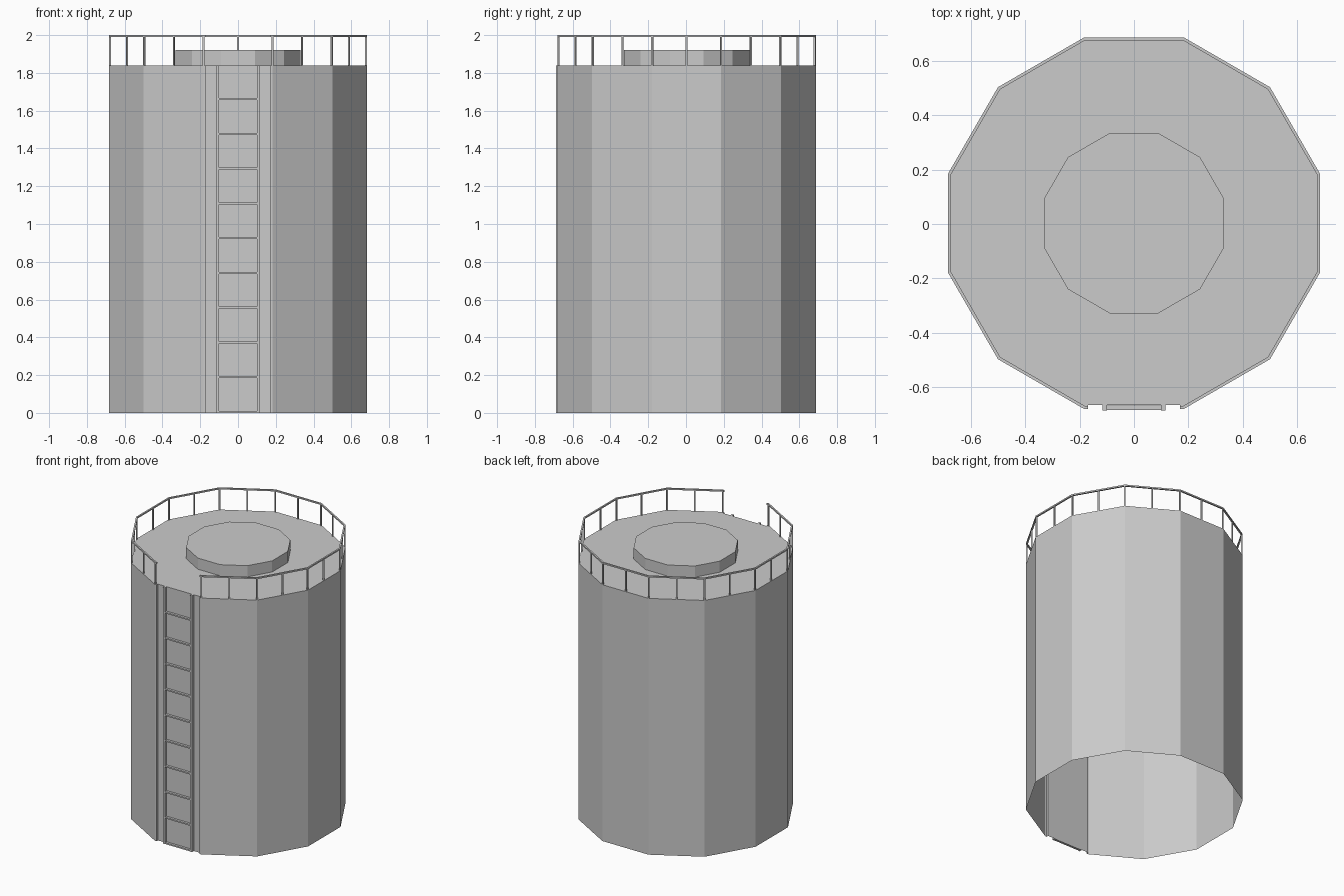
import bpy, bmesh, math
from mathutils import Matrix, Vector

if "Cube" in bpy.data.objects:
    bpy.data.objects.remove(bpy.data.objects["Cube"])

CY = 0.003             # tank axis offset in y
AP = 0.684             # flat-to-centre distance of the tank
H = 1.84               # roof height
NOTCH_X, NOTCH_Y = 0.17, -0.666
C15 = math.cos(math.radians(15))


def polar(r, deg):
    a = math.radians(deg)
    return (r * math.cos(a), CY + r * math.sin(a))


def ring(apothem):
    # 12 corners, from front right round to front left
    return [polar(apothem / C15, -75 + 30 * k) for k in range(12)]


def finish(name, bm):
    bmesh.ops.recalc_face_normals(bm, faces=bm.faces)
    me = bpy.data.meshes.new(name)
    bm.to_mesh(me)
    bm.free()
    ob = bpy.data.objects.new(name, me)
    bpy.context.collection.objects.link(ob)
    return ob


def open_prism(name, pts, z0, z1):
    # walls and lid, no floor
    bm = bmesh.new()
    lo = [bm.verts.new((x, y, z0)) for x, y in pts]
    hi = [bm.verts.new((x, y, z1)) for x, y in pts]
    n = len(pts)
    for i in range(n):
        j = (i + 1) % n
        bm.faces.new((lo[i], lo[j], hi[j], hi[i]))
    bm.faces.new(hi)
    bm.normal_update()
    me = bpy.data.meshes.new(name)
    bm.to_mesh(me)
    bm.free()
    ob = bpy.data.objects.new(name, me)
    bpy.context.collection.objects.link(ob)


def add_box(bm, centre, size, deg=0):
    m = (Matrix.Translation(Vector(centre))
         @ Matrix.Rotation(math.radians(deg), 4, 'Z')
         @ Matrix.Diagonal((*size, 1)))
    bmesh.ops.create_cube(bm, size=1, matrix=m)


# Tank shell with a shallow recess in the front panel for the ladder
front = CY - AP
outline = ([(NOTCH_X, NOTCH_Y), (NOTCH_X, front)] + ring(AP)
           + [(-NOTCH_X, front), (-NOTCH_X, NOTCH_Y)])
open_prism("tank_shell", outline, 0, H)

# Raised roof hatch
open_prism("roof_hatch", ring(0.332), H, 1.92)

# Top handrail, open at the front
W = 0.011
outer = [(NOTCH_X, front)] + ring(AP) + [(-NOTCH_X, front)]
inner = [(NOTCH_X, front + W)] + ring(AP - W) + [(-NOTCH_X, front + W)]
bm = bmesh.new()
rows = [[bm.verts.new((o[0], o[1], 1.99)), bm.verts.new((o[0], o[1], 2.0)),
         bm.verts.new((i[0], i[1], 2.0)), bm.verts.new((i[0], i[1], 1.99))]
        for o, i in zip(outer, inner)]
for a, b in zip(rows, rows[1:]):
    for k in range(4):
        bm.faces.new((a[k], b[k], b[(k + 1) % 4], a[(k + 1) % 4]))
bm.faces.new(rows[0])
bm.faces.new(rows[-1])
finish("handrail", bm)

# Railing posts at every corner and side middle except the front middle
bm = bmesh.new()
for k in range(23):
    deg = -75 + 15 * k
    r = (AP - W / 2) / (C15 if k % 2 == 0 else 1)
    x, y = polar(r, deg)
    add_box(bm, (x, y, (H + 1.992) / 2), (0.009, 0.009, 1.992 - H), deg)
finish("railing_posts", bm)

# Ladder stiles and rungs
yc, depth = (NOTCH_Y - 0.687) / 2, 0.687 + NOTCH_Y
bm = bmesh.new()
for s in (-1, 1):
    add_box(bm, (s * 0.108, yc, H / 2), (0.016, depth, H))
finish("ladder_stiles", bm)
bm = bmesh.new()
for k in range(10):
    add_box(bm, (0, yc, 0.005 + 0.184 * k), (0.2, depth - 0.004, 0.01))
finish("ladder_rungs", bm)
